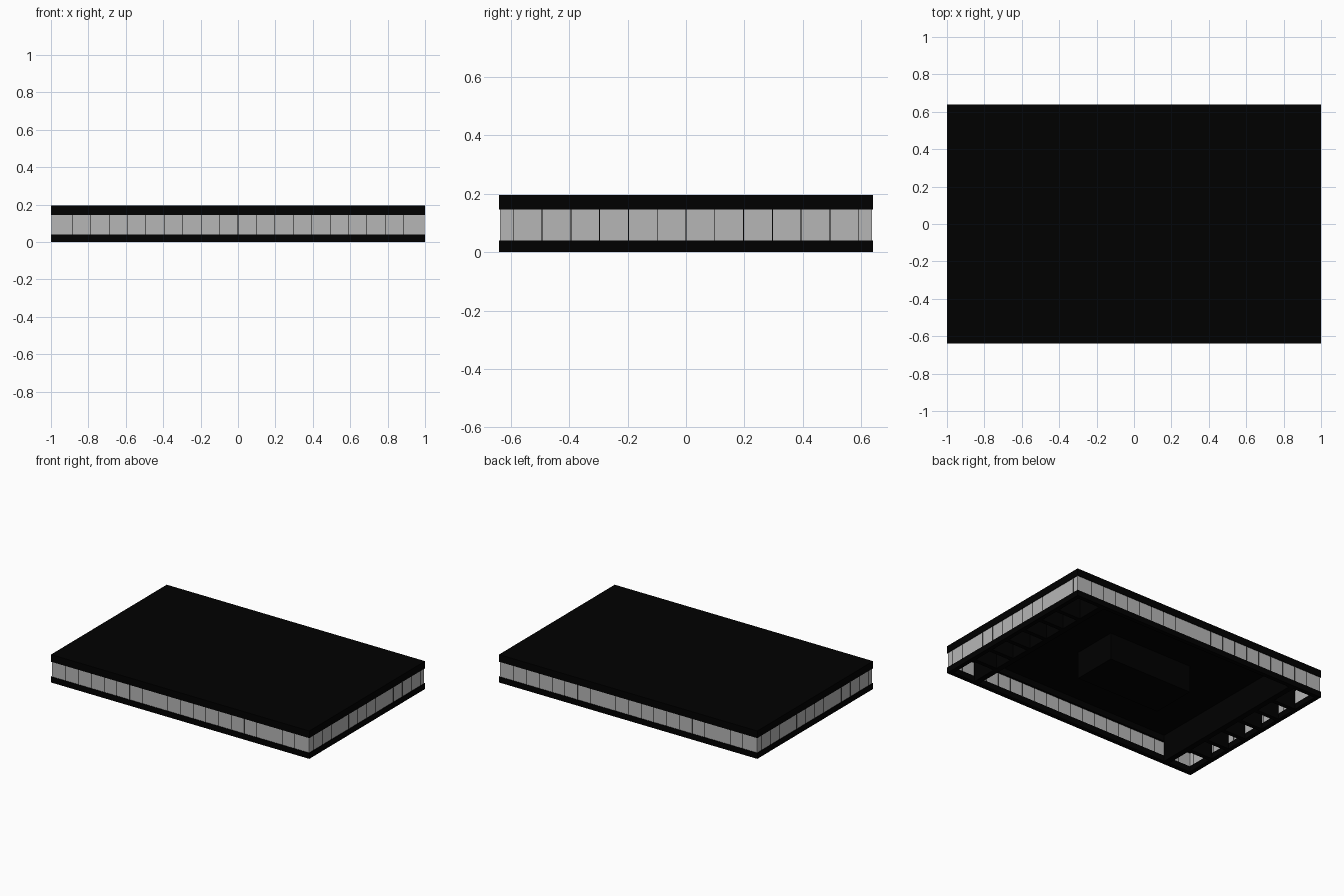
import bpy

if "Cube" in bpy.data.objects:
    bpy.data.objects.remove(bpy.data.objects["Cube"])


def material(name, v):
    m = bpy.data.materials.new(name)
    m.diffuse_color = (v, v, v, 1)
    m.use_nodes = True
    m.node_tree.nodes["Principled BSDF"].inputs["Base Color"].default_value = m.diffuse_color
    return m


black = material("matte_black", 0.0)
glass = material("grey_glass", 0.47)


def box(name, x0, x1, y0, y1, z0, z1, mat=black):
    bpy.ops.mesh.primitive_cube_add(size=1)
    ob = bpy.context.object
    ob.name = name
    for v in ob.data.vertices:
        v.co = (x1 if v.co.x > 0 else x0,
                y1 if v.co.y > 0 else y0,
                z1 if v.co.z > 0 else z0)
    ob.data.materials.append(mat)
    return ob


X, Y = 1.0, 0.64          # half size of the slab outline
RIM = 0.03                # width of the base and roof frames
BASE, HEAD = 0.04, 0.145  # bottom and top of the glazing
SOFFIT, TOP = 0.187, 0.195
GX, GY = X - 0.004, Y - 0.004   # outer face of the glazing
GT = 0.012                # glazing thickness
STEP = 0.0985             # glazing panel width

# Thin roof sheet and the central core below it
box("roof", -X, X, -Y, Y, SOFFIT, TOP)
box("core", -0.325, 0.325, -0.16, 0.16, 0, SOFFIT)

for s in (-1, 1):
    side = "right" if s > 0 else "left"
    end = "back" if s > 0 else "front"

    # Open frames: base below the glazing, roof edge above it
    for part, z0, z1 in (("base", 0, BASE), ("roof_edge", HEAD, SOFFIT)):
        a, b = sorted((s * Y, s * (Y - RIM)))
        box(part + "_" + end, -X, X, a, b, z0, z1)
        a, b = sorted((s * X, s * (X - RIM)))
        box(part + "_" + side, a, b, -Y + RIM, Y - RIM, z0, z1)

    # Glazed walls
    a, b = sorted((s * GY, s * (GY - GT)))
    box("glazing_" + end, -GX, GX, a, b, BASE, HEAD, glass)
    a, b = sorted((s * GX, s * (GX - GT)))
    box("glazing_" + side, a, b, -GY + GT, GY - GT, BASE, HEAD, glass)

    # Thin dark joints through the glazing
    a, b = sorted((s * (GY + 0.001), s * (GY - GT - 0.001)))
    for i in range(-9, 10):
        box("joint_" + end, i * STEP - 0.0015, i * STEP + 0.0015,
            a, b, BASE, HEAD)
    a, b = sorted((s * (GX + 0.001), s * (GX - GT - 0.001)))
    for i in range(-6, 7):
        box("joint_" + side, a, b, i * STEP - 0.0015, i * STEP + 0.0015,
            BASE, HEAD)

    # Inner partition and the fins behind the end wall
    a, b = sorted((s * 0.76, s * 0.80))
    box("partition_" + side, a, b, -Y + RIM, Y - RIM, 0, SOFFIT)
    a, b = sorted((s * 0.80, s * (X - RIM)))
    for i in range(6):
        y = (i - 2.5) * 0.163
        box("fin_" + side, a, b, y - 0.015, y + 0.015, 0, SOFFIT)
